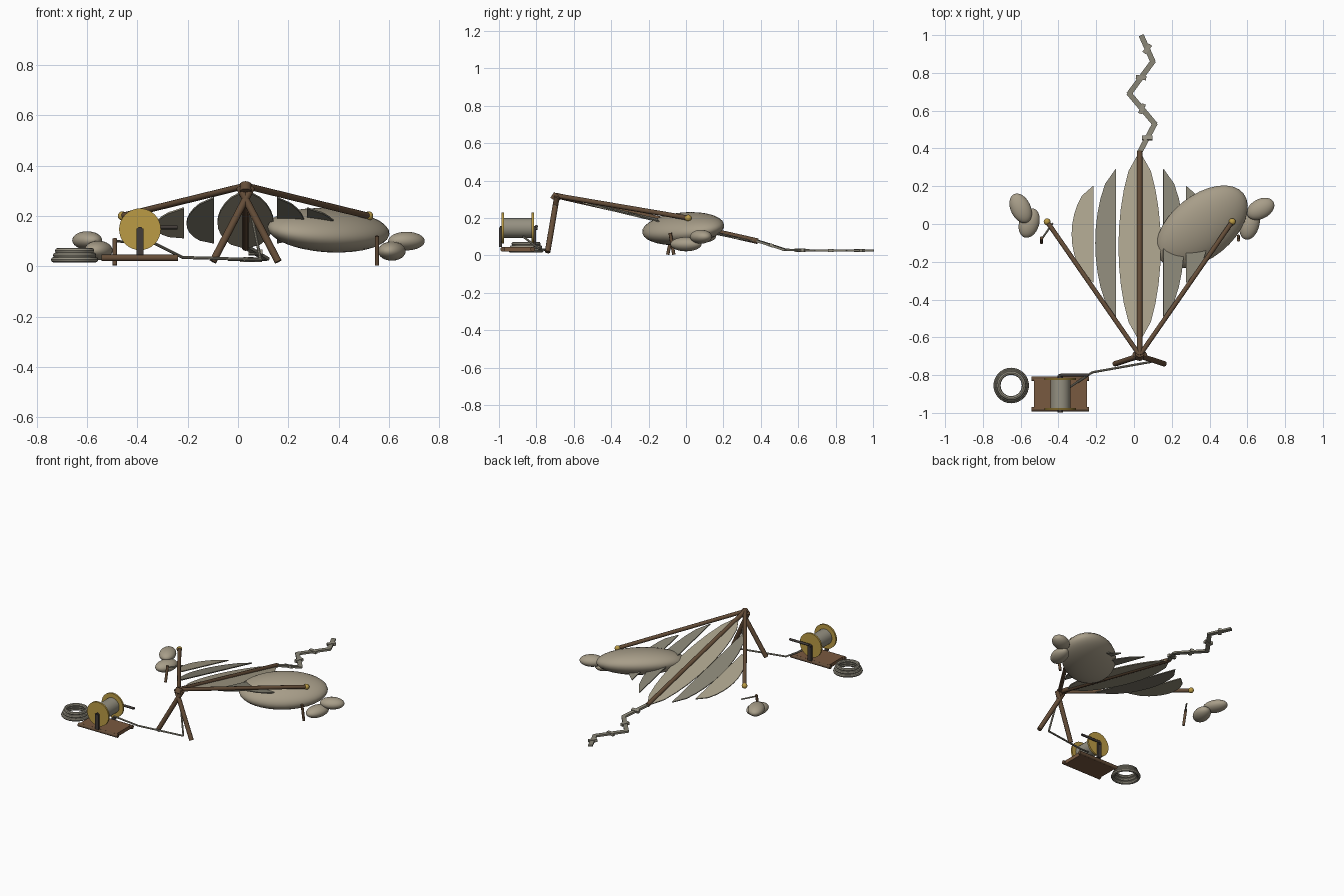
import bpy, bmesh, math
from mathutils import Vector

if "Cube" in bpy.data.objects:
    bpy.data.objects.remove(bpy.data.objects["Cube"])


def material(name, r, g, b):
    m = bpy.data.materials.new(name)
    m.use_nodes = True
    m.diffuse_color = (r, g, b, 1)
    m.node_tree.nodes["Principled BSDF"].inputs["Base Color"].default_value = (r, g, b, 1)
    return m


WOOD = material("brown wood", .13, .075, .04)
PLANK = material("plank wood", .19, .10, .05)
IRON = material("dark iron", .055, .045, .04)
BRASS = material("brass", .50, .33, .06)
CANVAS = material("pale canvas", .40, .36, .26)
GREY = material("grey canvas", .25, .235, .18)
SACK = material("sackcloth", .39, .34, .25)
ROPE = material("rope", .30, .28, .22)


def finish(name, mat, smooth=True):
    ob = bpy.context.object
    ob.name = name
    ob.data.materials.append(mat)
    if smooth:
        bpy.ops.object.shade_smooth_by_angle(angle=math.radians(40))
    return ob


def rod(name, a, b, r, mat, sides=10):
    a, b = Vector(a), Vector(b)
    d = b - a
    bpy.ops.mesh.primitive_cylinder_add(
        vertices=sides, radius=r, depth=d.length, location=(a + b) / 2,
        rotation=d.to_track_quat('Z', 'Y').to_euler())
    return finish(name, mat)


def path(name, points, r, mat):
    for i, (a, b) in enumerate(zip(points, points[1:])):
        rod(f"{name}_{i + 1}", a, b, r, mat, 8)


def box(name, centre, size, mat, rot=(0, 0, 0)):
    bpy.ops.mesh.primitive_cube_add(size=1, location=centre, rotation=rot)
    ob = finish(name, mat, False)
    ob.scale = size
    return ob


def blob(name, centre, size, mat, rx=0, rz=0):
    bpy.ops.mesh.primitive_uv_sphere_add(
        segments=32, ring_count=16, radius=1, location=centre,
        rotation=(math.radians(rx), 0, math.radians(rz)))
    bpy.context.object.scale = size
    ob = finish(name, mat, False)
    bpy.ops.object.shade_smooth()
    return ob


MID = .03
APEX = Vector((MID, -.695, .32))
SLOPE = .23


def sail_height(y):
    return APEX.z - (y - APEX.y) * SLOPE


def sail_panel(name, inner, width, y0, y1, sides, mat):
    """Leaf-shaped cloth: straight inner edge, bowed outer edge."""
    bm = bmesh.new()
    steps = 10
    for s in sides:
        rows = []
        for i in range(steps + 1):
            t = i / steps
            y = y0 + (y1 - y0) * t
            w = width * max(math.sin(math.pi * t), .001) ** .55
            z = sail_height(y)
            rows.append((bm.verts.new((MID + s * inner, y, z)),
                         bm.verts.new((MID + s * (inner + w), y, z - w * .12))))
        for (a, b), (c, d) in zip(rows, rows[1:]):
            bm.faces.new((a, b, d, c))
    bmesh.ops.remove_doubles(bm, verts=bm.verts, dist=.002)
    bmesh.ops.recalc_face_normals(bm, faces=bm.faces)
    if sum(f.normal.z for f in bm.faces) < 0:
        bmesh.ops.reverse_faces(bm, faces=bm.faces)
    me = bpy.data.meshes.new(name)
    bm.to_mesh(me)
    bm.free()
    ob = bpy.data.objects.new(name, me)
    bpy.context.collection.objects.link(ob)
    me.materials.append(mat)
    mod = ob.modifiers.new("thickness", 'SOLIDIFY')
    mod.thickness = .006
    mod.offset = 0


# Sail panels
sail_panel("sail_centre", 0, .112, -.62, .38, (-1, 1), CANVAS)
for s, side in ((-1, "right"), (1, "left")):
    sail_panel("sail_middle_" + side, .125, .11, -.49, .29, (s,), GREY)
    sail_panel("sail_outer_" + side, .245, .115, -.31, .20, (s,), CANVAS if s < 0 else GREY)

# Frame: keel, spars with knobs, crossed front legs
rod("keel", APEX, (MID, .385, sail_height(.385) + .004), .015, WOOD)
for s, side in ((-1, "right"), (1, "left")):
    tip = (MID + s * .49, .012, .2)
    rod("spar_" + side, APEX, tip, .013, WOOD)
    blob("spar_knob_" + side, tip, (.018,) * 3, BRASS)
    rod("front_leg_" + side, (MID - s * .025, -.69, .315), (MID + s * .13, -.74, .018), .015, WOOD)
rod("apex_lashing", (MID, -.705, .295), (MID, -.685, .325), .024, WOOD)

# Zigzag tail with tied bows
tail = [Vector(p) for p in ((.03, .38, .078), (.11, .53, .03), (-.025, .69, .026),
                            (.10, .86, .026), (.04, .995, .026))]
for i, (a, b) in enumerate(zip(tail, tail[1:])):
    d = b - a
    yaw = math.atan2(d.y, d.x)
    pitch = -math.asin(d.z / d.length)
    box(f"tail_strip_{i + 1}", (a + b) / 2, (d.length + .01, .028, .012), GREY, (0, pitch, yaw))
    box(f"tail_bow_{i + 1}", (a + b) / 2, (.022, .055, .018), ROPE, (0, pitch, yaw + .5))

# Sacks and pebbles
blob("large_sack", (.36, -.015, .143), (.282, .17, .082), SACK, 13, 39)
blob("left_pebble_upper", (.67, .08, .10), (.078, .052, .037), SACK, 0, 28)
blob("left_pebble_lower", (.612, .0, .06), (.085, .052, .038), SACK, 0, 75)
blob("right_pebble_upper", (-.60, .083, .103), (.083, .053, .036), SACK, 0, 115)
blob("right_pebble_lower", (-.555, .005, .063), (.08, .053, .038), SACK, 0, 72)

# Ground stakes
rod("stake_left", (.553, -.085, .12), (.553, -.065, .004), .009, WOOD)
rod("stake_right", (-.49, -.075, .11), (-.49, -.098, .004), .009, WOOD)
rod("stake_cord", (-.485, -.075, .10), (-.43, .005, .095), .005, ROPE, 8)

# Winch: base, rails, drum, cheeks, posts, crank
CX, CY, CZ = -.39, -.9, .147
box("winch_base", (CX, CY, .033), (.28, .165, .025), PLANK)
for s, side in ((-1, "front"), (1, "back")):
    y = CY + s * .08
    rod("winch_rail_" + side, (CX - .152, y, .033), (CX + .152, y, .033), .013, WOOD)
    rod("winch_cheek_" + side, (CX, y - .006, CZ), (CX, y + .006, CZ), .083, BRASS, 32)
    box("winch_post_" + side, (CX, y + s * .012, .097), (.028, .014, .105), IRON)
rod("winch_drum", (CX, CY - .078, CZ), (CX, CY + .078, CZ), .053, ROPE, 24)
rod("winch_axle", (CX, CY - .095, CZ), (CX, CY + .105, CZ), .01, IRON)
rod("winch_crank", (CX, CY + .1, CZ + .008), (CX + .15, CY + .1, CZ + .008), .008, IRON)

# Line from the drum to the frame
path("line", [(-.35, -.87, .10), (-.22, -.785, .035), (.09, -.73, .026), (.035, -.695, .30)],
     .006, ROPE)

# Coiled rope
for i in range(3):
    bpy.ops.mesh.primitive_torus_add(
        major_segments=32, minor_segments=8, major_radius=.083 - i * .008,
        minor_radius=.011, location=(-.65, -.855, .026 + i * .018))
    finish(f"rope_coil_{i + 1}", ROPE)
